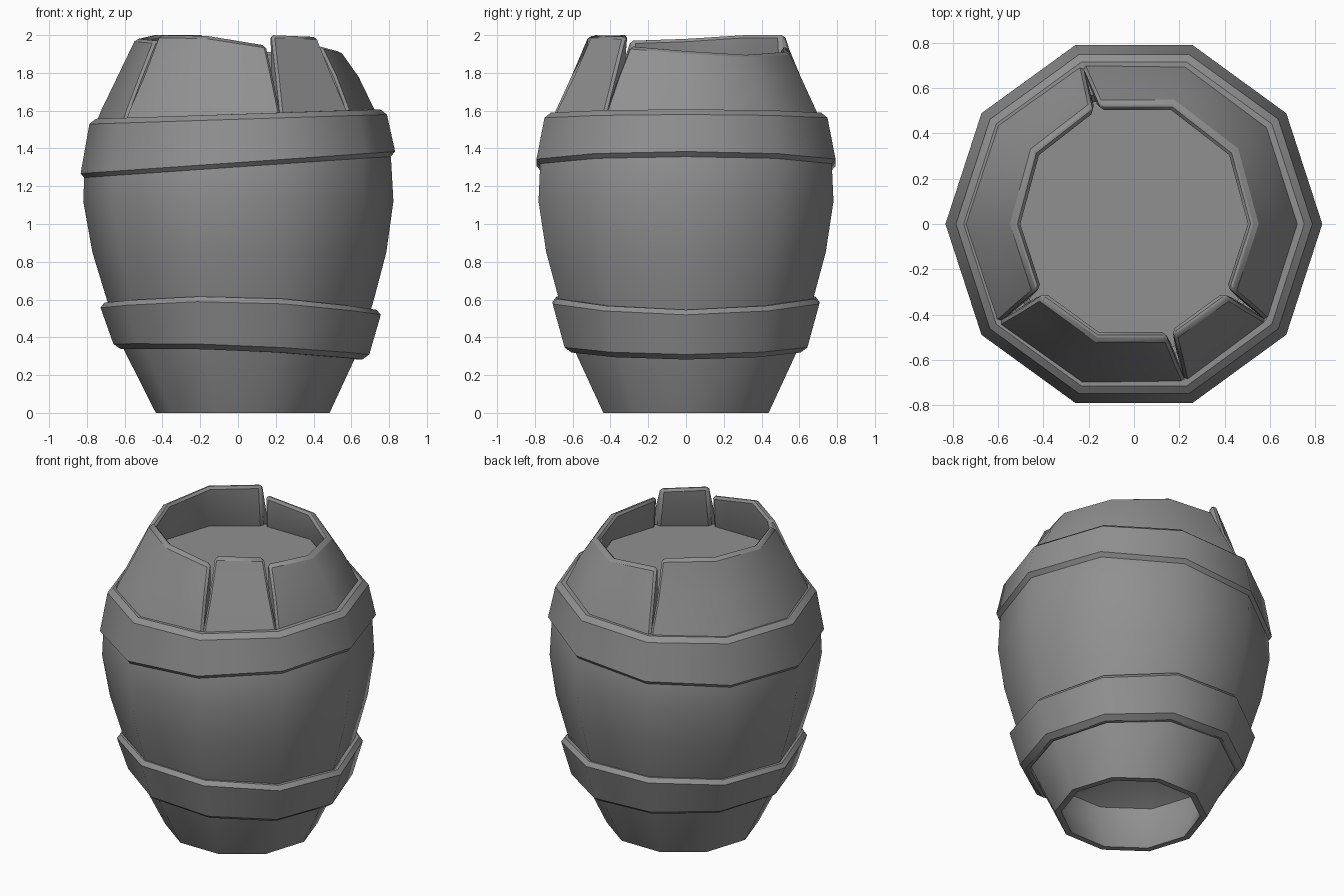
import bpy, bmesh, math
from mathutils import Vector

SIDES = 10

cube = bpy.data.objects.get("Cube")
if cube:
    bpy.data.objects.remove(cube)

grey = bpy.data.materials.new("weathered_grey")
grey.use_nodes = True
colour = (0.28, 0.28, 0.28, 1)
grey.diffuse_color = colour
grey.node_tree.nodes["Principled BSDF"].inputs["Base Color"].default_value = colour


def corner(i, r, z):
    """Point on corner i of the ten-sided plan; the foot leans slightly to +x."""
    a = math.tau * i / SIDES
    lean = 0.025 * max(0, 1 - z / 1.2)
    return Vector((r * math.cos(a) + lean, r * math.sin(a), z))


def loft(name, columns, wrap, bevel=0):
    """Skin a list of closed cross-sections, wrapping round or capping the ends."""
    bm = bmesh.new()
    cols = [[bm.verts.new(p) for p in col] for col in columns]
    n = len(cols[0])
    pairs = list(zip(cols, cols[1:])) + ([(cols[-1], cols[0])] if wrap else [])
    for a, b in pairs:
        for k in range(n):
            m = (k + 1) % n
            bm.faces.new((a[k], b[k], b[m], a[m]))
    if not wrap:
        bm.faces.new(cols[0])
        bm.faces.new(cols[-1])
    bmesh.ops.recalc_face_normals(bm, faces=bm.faces)
    mesh = bpy.data.meshes.new(name)
    bm.to_mesh(mesh)
    bm.free()
    mesh.materials.append(grey)
    ob = bpy.data.objects.new(name, mesh)
    bpy.context.collection.objects.link(ob)
    if bevel:
        mod = ob.modifiers.new("soft_edges", "BEVEL")
        mod.width = bevel
        mod.segments = 1
        mod.limit_method = "ANGLE"
        mod.angle_limit = math.radians(50)
    bpy.ops.object.select_all(action="DESELECT")
    ob.select_set(True)
    bpy.context.view_layer.objects.active = ob
    bpy.ops.object.shade_smooth_by_angle(angle=math.radians(56))


# Barrel body, with a rounded hollow under the foot
outer = [(0.46, 0), (0.62, 0.33), (0.707, 0.6), (0.778, 0.85),
         (0.821, 1.12), (0.81, 1.35), (0.765, 1.5)]
hollow = [(0.6, 1.5), (0.02, 0.45), (0.3, 0.43), (0.5, 0.32), (0.5, 0.2), (0.42, 0)]
loft("barrel_body", [[corner(i, r, z) for r, z in outer + hollow]
                     for i in range(SIDES)], True)


# Broken rim sections, separated by V-shaped gaps
def rim_section(name, first, tops):
    last = first + len(tops) - 1
    columns = []
    for i, top in enumerate(tops, first):
        toward = 1 if i == first else -1
        gap = 0.05 if i in (first, last) else 0
        r_top = 0.542 + 0.03 * max(0, math.sin(math.tau * i / SIDES))
        loop = [(0.765, 1.5, 0), (0.725, 1.6, 0), (0.638, 1.78, gap / 2),
                (r_top, top, gap), (r_top - 0.042, top, gap),
                (0.54, 1.74, gap / 2), (0.65, 1.5, 0)]
        columns.append([corner(i, r, z).lerp(corner(i + toward, r, z), g)
                        for r, z, g in loop])
    loft(name, columns, False, 0.015)


rim_section("rim_left", -1, [1.94, 1.915, 1.895, 1.91, 1.935])
rim_section("rim_right", 3, [2.0, 2.0, 1.98, 1.97])
rim_section("rim_front", 6, [2.0, 1.995, 1.945])
rim_section("rim_front_stave", 8, [2.0, 1.99])


# Sunken lid
bpy.ops.mesh.primitive_cylinder_add(vertices=SIDES, radius=0.57, depth=0.04,
                                    location=(0, 0, 1.71),
                                    rotation=(0, 0, math.pi / 2))
lid = bpy.context.object
lid.name = "sunken_lid"
lid.data.materials.append(grey)


# Crooked hoops
def hoop(name, low_r, high_r, depth, low_z, high_z):
    columns = []
    for i in range(SIDES):
        x = math.cos(math.tau * i / SIDES) * high_r
        lo, hi = low_z(x), high_z(x)
        columns.append([corner(i, low_r - depth, lo), corner(i, low_r, lo),
                        corner(i, high_r, hi), corner(i, high_r - depth, hi)])
    loft(name, columns, True, 0.028)


hoop("upper_hoop", 0.838, 0.782, 0.09,
     lambda x: 1.298 + 0.075 * x, lambda x: 1.582 + 0.032 * x)
hoop("lower_hoop", 0.668, 0.75, 0.08,
     lambda x: 0.33 - 0.037 * x - 0.035 * x * x,
     lambda x: 0.615 - 0.025 * x - 0.09 * x * x)
